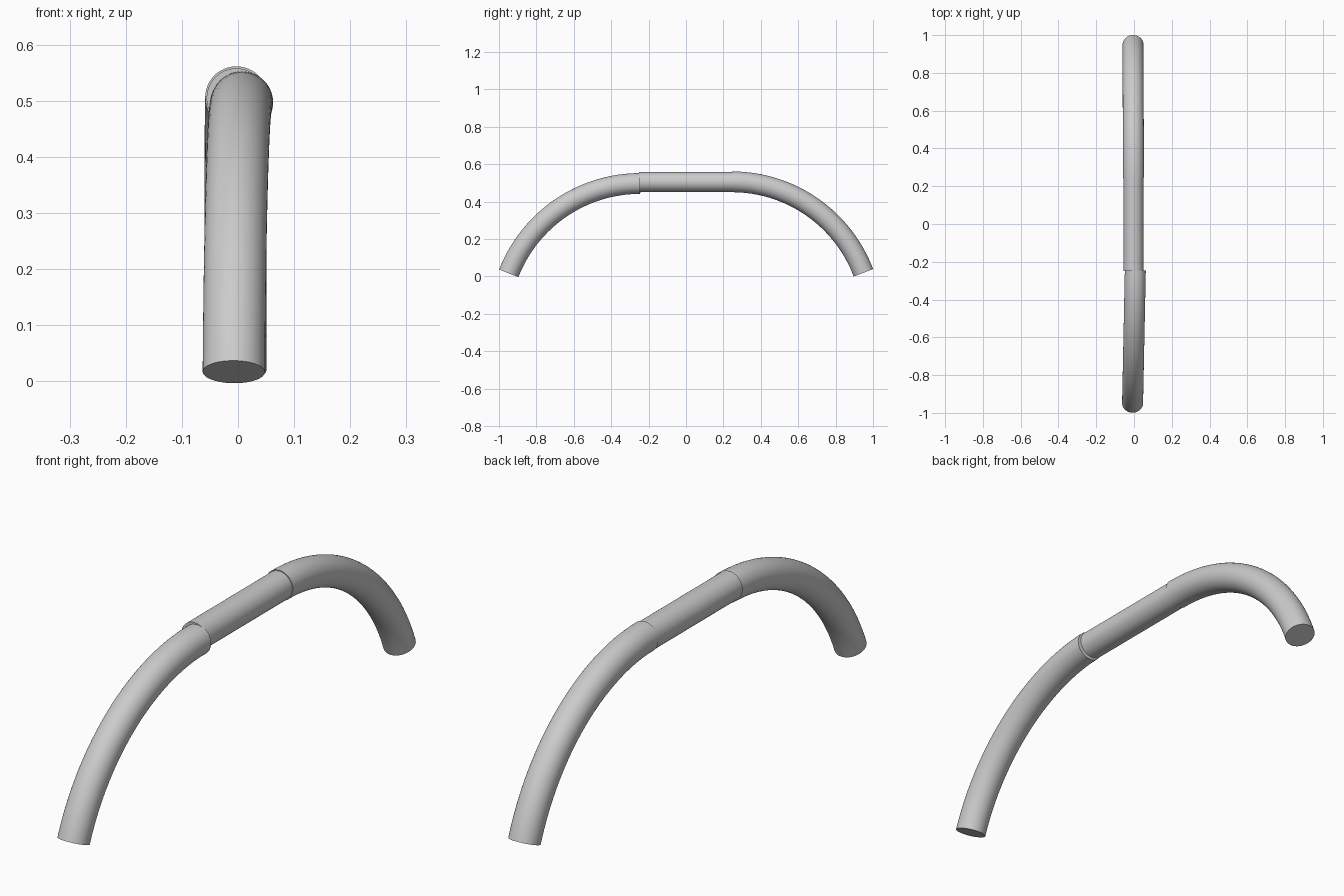
import bpy, bmesh
from math import sin, cos, pi, radians
from mathutils import Vector

if "Cube" in bpy.data.objects:
    bpy.data.objects.remove(bpy.data.objects["Cube"])

SIDES = 48


def tube(name, path, radius):
    """Sweep a capped round section along (centre, tangent) pairs."""
    bm = bmesh.new()
    rings = []
    for centre, tangent in path:
        t = tangent.normalized()
        u = Vector((0, 0, 1)).cross(t) if abs(t.z) < 0.99 else Vector((1, 0, 0))
        u.normalize()
        v = t.cross(u)
        rings.append([bm.verts.new(centre + radius * (cos(a) * u + sin(a) * v))
                      for a in (2 * pi * i / SIDES for i in range(SIDES))])
    for r0, r1 in zip(rings, rings[1:]):
        for i in range(SIDES):
            j = (i + 1) % SIDES
            bm.faces.new((r0[i], r0[j], r1[j], r1[i]))
    bm.faces.new(rings[0][::-1])
    bm.faces.new(rings[-1])
    bmesh.ops.recalc_face_normals(bm, faces=bm.faces)
    mesh = bpy.data.meshes.new(name)
    bm.to_mesh(mesh)
    bm.free()
    ob = bpy.data.objects.new(name, mesh)
    bpy.context.collection.objects.link(ob)
    bpy.ops.object.select_all(action='DESELECT')
    ob.select_set(True)
    bpy.context.view_layer.objects.active = ob
    bpy.ops.object.shade_smooth_by_angle(angle=radians(35))


def bend(side, start, reach, radius, turn, skew, steps=32):
    """Circular arc leaving horizontally along side*y and curving down."""
    path = []
    for i in range(steps + 1):
        a = radians(turn) * i / steps
        c = start + Vector((skew * sin(a) / sin(radians(turn)),
                            side * radius * sin(a), -radius * (1 - cos(a))))
        t = Vector((skew * cos(a) / reach, side * cos(a), -sin(a)))
        path.append((c, t))
    return path


# straight grip
along = Vector((0, 1, 0))
tube("grip", [(Vector((-0.003, -0.25, 0.505)), along),
              (Vector((-0.003, 0.255, 0.505)), along)], 0.053)

# curved arms, the front one slightly skewed sideways
tube("front_arm", bend(-1, Vector((0.007, -0.245, 0.497)), 0.704, 0.754, 68.7, -0.0145), 0.0555)
tube("back_arm", bend(1, Vector((-0.003, 0.245, 0.506)), 0.704, 0.752, 69.3, -0.002), 0.0555)
